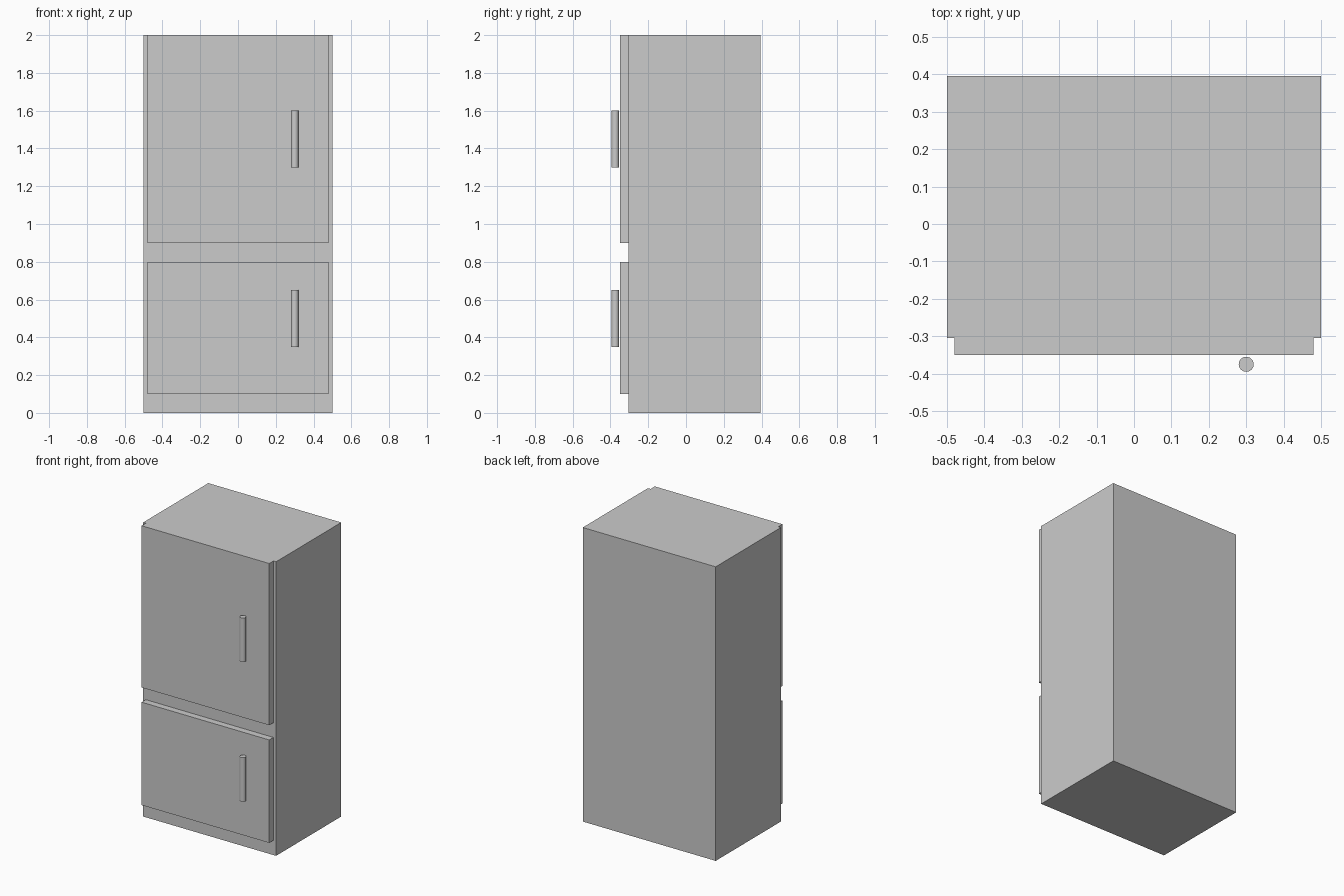
import bpy

if "Cube" in bpy.data.objects:
    bpy.data.objects.remove(bpy.data.objects["Cube"])


def box(name, x, y, z):
    """Box spanning the given (min, max) ranges."""
    spans = (x, y, z)
    bpy.ops.mesh.primitive_cube_add(size=1, location=[(a + b) / 2 for a, b in spans])
    obj = bpy.context.object
    obj.name = name
    obj.scale = [b - a for a, b in spans]
    bpy.ops.object.transform_apply(location=False, rotation=False, scale=True)
    return obj


def handle(name, z):
    """Upright round bar in front of a door."""
    bpy.ops.mesh.primitive_cylinder_add(
        vertices=32, radius=0.02, depth=z[1] - z[0],
        location=(0.3, -0.375, (z[0] + z[1]) / 2))
    bpy.context.object.name = name
    bpy.ops.object.shade_smooth_by_angle()


FRONT = -0.305  # front plane of the cabinet

# Cabinet
box("cabinet", (-0.5, 0.5), (FRONT, 0.395), (0, 2))

# Doors with their handles
for part, door_z, handle_z in (
    ("upper", (0.9, 2.0), (1.3, 1.6)),
    ("lower", (0.1, 0.8), (0.35, 0.65)),
):
    box(part + "_door", (-0.48, 0.48), (-0.35, FRONT), door_z)
    handle(part + "_handle", handle_z)
